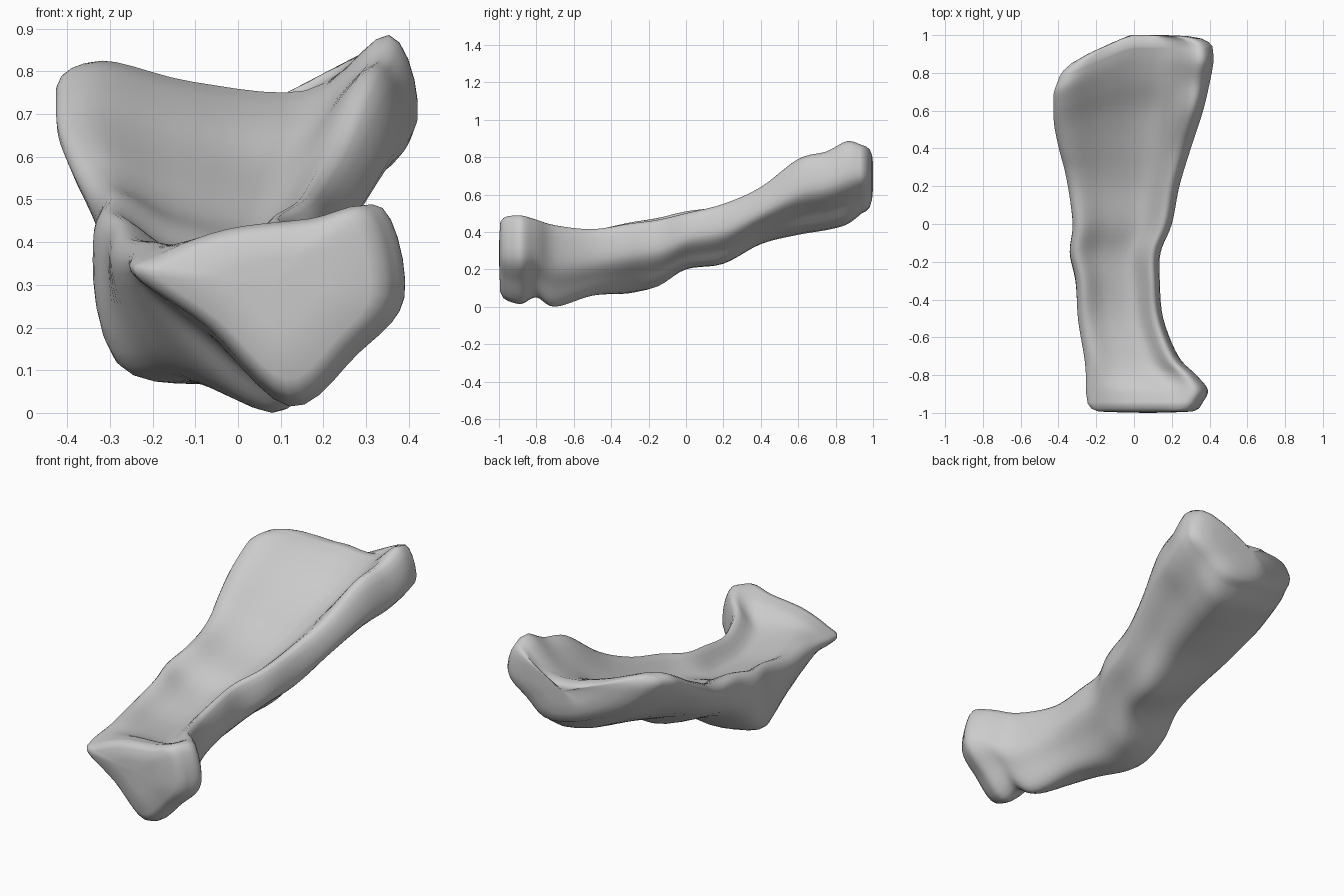
import bpy, bmesh
from mathutils import Vector

if "Cube" in bpy.data.objects:
    bpy.data.objects.remove(bpy.data.objects["Cube"])

# Stations along the bone:
# y, left x, left rim z, right x, right rim z, floor z, keel x, keel z, lower-left x, lower-left z
STATIONS = [
    (-.95, -.24, .37, .36, .475, .455, .12, .03, -.07, .20),
    (-.88, -.25, .38, .39, .48, .44, .12, .015, -.08, .20),
    (-.80, -.25, .39, .33, .465, .39, .11, .05, -.09, .19),
    (-.70, -.26, .40, .235, .435, .36, .08, .00, -.12, .13),
    (-.50, -.295, .41, .155, .415, .34, .00, .06, -.20, .12),
    (-.30, -.31, .45, .135, .445, .35, -.08, .08, -.275, .11),
    (-.15, -.34, .475, .14, .465, .37, -.07, .11, -.30, .18),
    (.00, -.325, .51, .20, .50, .41, .00, .20, -.27, .29),
    (.20, -.35, .54, .24, .55, .45, .03, .23, -.26, .36),
    (.40, -.39, .62, .30, .64, .52, .05, .335, -.27, .43),
    (.60, -.42, .70, .365, .79, .60, .08, .385, -.28, .50),
    (.75, -.425, .77, .40, .83, .68, .10, .41, -.28, .55),
    (.86, -.42, .815, .42, .885, .73, .13, .44, -.25, .57),
    (.94, -.39, .825, .415, .865, .755, .14, .50, -.22, .61),
]


def lerp(a, b, t):
    return a + (b - a) * t


def section(y, xl, zl, xr, zr, zf, xb, zb, xk, zk):
    """Closed trough cross-section from a few station values."""
    w = xr - xl
    zs = lerp(zr, zb, .45)
    pts = [
        (xl, lerp(zl, zk, .28)),
        (xl + .09 * w, zl),
        (xl + .35 * w, lerp(zf, zl, .3)),
        (xl + .68 * w, zf),
        (xr - .08 * w, zr),
        (xr, zs),
        (lerp(xr, xb, .48) + .02, lerp(zs, zb, .48) - .01),
        (xb, zb),
        (xk, zk),
    ]
    return [Vector((x, y, z)) for x, z in pts]


def slant(v):
    """The back end slants forward on the left."""
    k = .42 * min(1, max(0, (v.y - .3) / .6))
    return Vector((v.x, v.y - k * max(0, -v.x - .02), v.z))


def catmull(a, b, c, d, t):
    return .5 * (2 * b + (c - a) * t + (2 * a - 5 * b + 4 * c - d) * t * t
                 + (3 * b - 3 * c + d - a) * t ** 3)


def smooth_ring(p, n):
    m = len(p)
    return [catmull(p[i - 1], p[i], p[(i + 1) % m], p[(i + 2) % m], j / n)
            for i in range(m) for j in range(n)]


def smooth_rows(rows, n):
    out, last = [], len(rows) - 1
    for i in range(last):
        quad = [rows[max(0, min(last, i + o))] for o in (-1, 0, 1, 2)]
        for j in range(n):
            out.append([catmull(*v, j / n) for v in zip(*quad)])
    return out + [rows[-1]]


def inset(ring, s, dy):
    c = sum(ring, Vector()) / len(ring)
    return [Vector((lerp(c.x, v.x, s), v.y + dy, lerp(c.z, v.z, s))) for v in ring]


# Bone body: lofted sections with rounded ends
rows = smooth_rows([smooth_ring(section(*s), 5) for s in STATIONS], 5)
a, b = rows[0], rows[-1]
rows = ([inset(a, s, d) for s, d in ((.02, -.05), (.4, -.048), (.82, -.043), (.94, -.027))] + rows
        + [inset(b, s, d) for s, d in ((.95, .022), (.85, .042), (.65, .055), (.35, .06), (.02, .06))])
rows = [[slant(v) for v in r] for r in rows]

bm = bmesh.new()
loops = [[bm.verts.new(v) for v in r] for r in rows]
for r, q in zip(loops, loops[1:]):
    for i in range(len(r)):
        bm.faces.new((r[i - 1], r[i], q[i], q[i - 1]))
bm.faces.new(loops[0])
bm.faces.new(loops[-1])
bmesh.ops.recalc_face_normals(bm, faces=bm.faces)

# Rest the lowest point on the ground
low = min(v.co.z for v in bm.verts)
bmesh.ops.translate(bm, verts=bm.verts, vec=(0, 0, -low))
for f in bm.faces:
    f.smooth = True
mesh = bpy.data.meshes.new("bone_body")
bm.to_mesh(mesh)
bm.free()
bpy.context.collection.objects.link(bpy.data.objects.new("bone_body", mesh))
